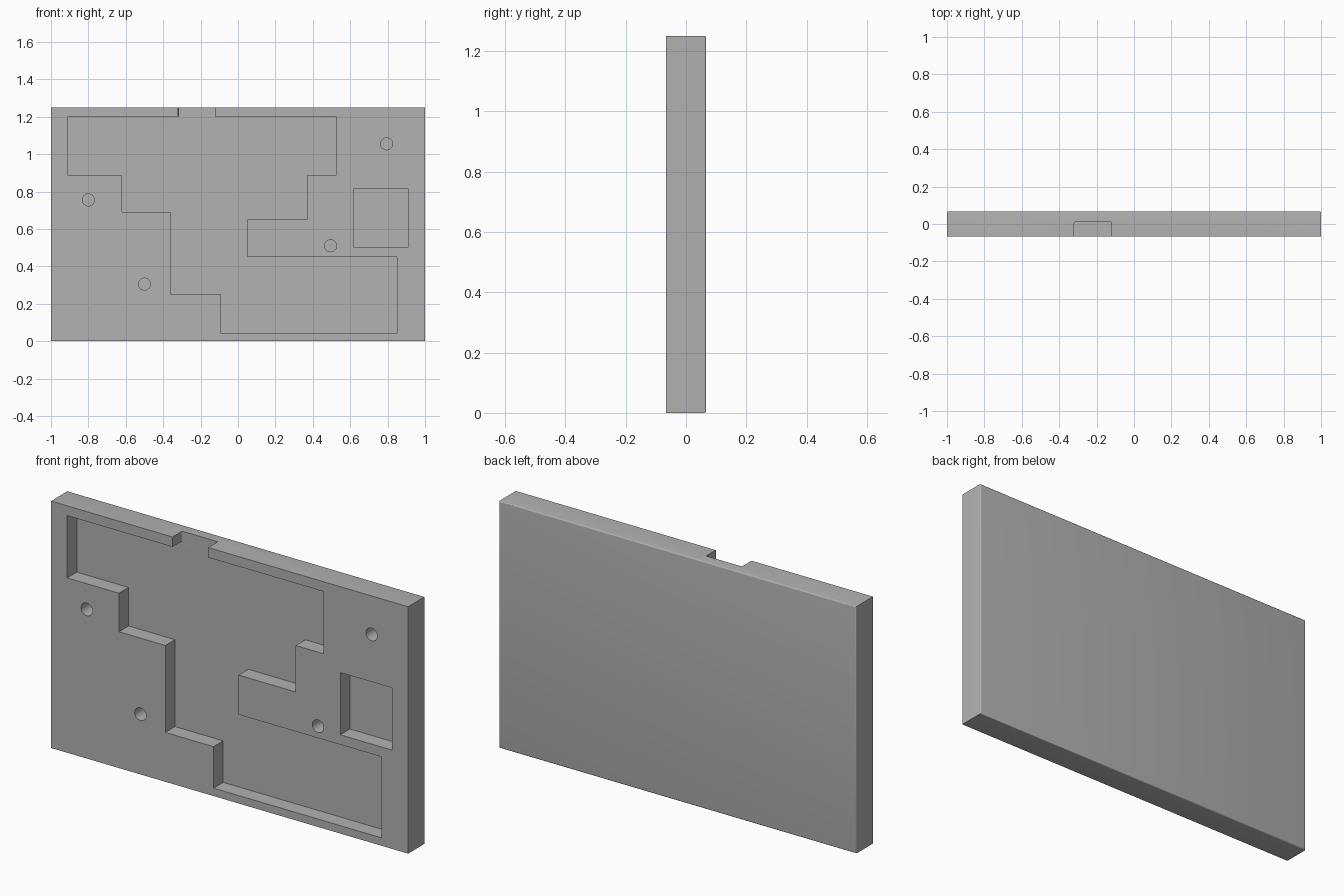
import bpy, bmesh, math
from mathutils import Vector

cube = bpy.data.objects.get("Cube")
if cube:
    bpy.data.objects.remove(cube, do_unlink=True)

WIDTH, HEIGHT = 2.0, 1.25
FRONT, BACK, FLOOR = -0.067, 0.067, 0.01
OUTSIDE = -0.15      # cutters start clear of the front face
ROUND = 0.006

grey = bpy.data.materials.new("plain grey")
grey.use_nodes = True
colour = (0.445, 0.445, 0.445, 1)
grey.diffuse_color = colour
grey.node_tree.nodes["Principled BSDF"].inputs["Base Color"].default_value = colour


def prism(name, outline, y0, y1, rounded=None):
    """Extrude an x-z outline from y0 to y1, rounding edges picked by a rule."""
    bm = bmesh.new()
    face = bm.faces.new([bm.verts.new((x, y0, z)) for x, z in outline])
    new = bmesh.ops.extrude_face_region(bm, geom=[face])["geom"]
    bmesh.ops.translate(bm, vec=Vector((0, y1 - y0, 0)),
                        verts=[v for v in new if isinstance(v, bmesh.types.BMVert)])
    bmesh.ops.recalc_face_normals(bm, faces=bm.faces)
    if rounded:
        bmesh.ops.bevel(bm, geom=[e for e in bm.edges if rounded(e)], offset=ROUND,
                        segments=4, profile=0.5, affect='EDGES')
    mesh = bpy.data.meshes.new(name)
    bm.to_mesh(mesh)
    bm.free()
    mesh.materials.append(grey)
    obj = bpy.data.objects.new(name, mesh)
    bpy.context.collection.objects.link(obj)
    return obj


def rectangle(x0, x1, z0, z1):
    return [(x0, z0), (x1, z0), (x1, z1), (x0, z1)]


def circle(cx, cz, r, sides=32):
    turn = 2 * math.pi / sides
    return [(cx + r * math.cos(i * turn), cz + r * math.sin(i * turn)) for i in range(sides)]


# Plate with softened edges around the back
plate = prism("plate", rectangle(-WIDTH / 2, WIDTH / 2, 0, HEIGHT), FRONT, BACK,
              lambda e: all(v.co.y > 0 for v in e.verts))

# Stepped main pocket
steps = [(-0.91, 1.20), (0.525, 1.20), (0.525, 0.885), (0.37, 0.885), (0.37, 0.65),
         (0.05, 0.65), (0.05, 0.45), (0.85, 0.45), (0.85, 0.04), (-0.09, 0.04),
         (-0.09, 0.25), (-0.36, 0.25), (-0.36, 0.69), (-0.62, 0.69), (-0.62, 0.885),
         (-0.91, 0.885)]
cutters = [prism("pocket_cutter", steps, OUTSIDE, FLOOR)]

# Notch through the top edge, with rounded floor corners
cutters.append(prism("notch_cutter", rectangle(-0.32, -0.12, 1.15, 1.35), OUTSIDE, FLOOR,
                     lambda e: all(v.co.y > 0 for v in e.verts)
                     and abs(e.verts[0].co.z - e.verts[1].co.z) > 0.1))

# Small separate pocket
cutters.append(prism("small_pocket_cutter", rectangle(0.62, 0.91, 0.50, 0.815), OUTSIDE, FLOOR))

# Screw holes
for x, z in [(-0.80, 0.755), (-0.50, 0.305), (0.495, 0.51), (0.795, 1.055)]:
    cutters.append(prism("hole_cutter", circle(x, z, 0.032), OUTSIDE, 0.03))

# Cut everything out of the plate
bpy.context.view_layer.objects.active = plate
for cutter in cutters:
    cutter.hide_render = True
    cut = plate.modifiers.new("cut", 'BOOLEAN')
    cut.operation = 'DIFFERENCE'
    cut.solver = 'EXACT'
    cut.object = cutter
    bpy.ops.object.modifier_apply(modifier=cut.name)
    bpy.data.objects.remove(cutter, do_unlink=True)

# Smooth the holes and rounded edges, keep the rest crisp
bpy.ops.object.select_all(action='DESELECT')
plate.select_set(True)
bpy.ops.object.shade_smooth_by_angle(angle=math.radians(30))
